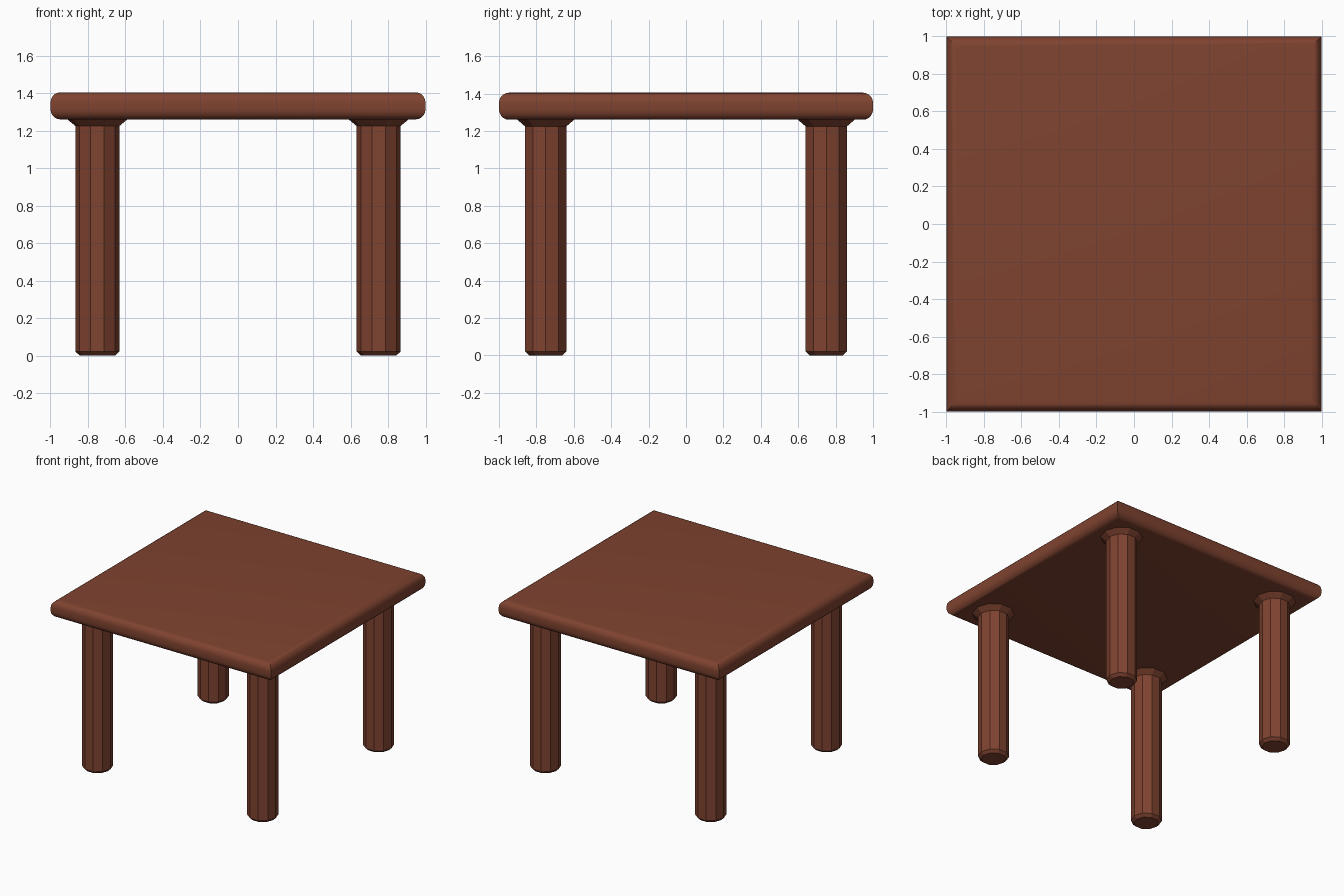
import bpy, bmesh, math

if "Cube" in bpy.data.objects:
    bpy.data.objects.remove(bpy.data.objects["Cube"])

wood = bpy.data.materials.new("reddish brown wood")
wood.diffuse_color = (0.212, 0.056, 0.029, 1)
wood.use_nodes = True
wood.node_tree.nodes["Principled BSDF"].inputs["Base Color"].default_value = wood.diffuse_color


def loft(name, sides, start, rings, location=(0, 0), smooth=None):
    """Stack regular polygons, given as (radius, height), into a capped solid."""
    bm = bmesh.new()
    loops = []
    for r, z in rings:
        angles = [start + 2 * math.pi * i / sides for i in range(sides)]
        loops.append([bm.verts.new((r * math.cos(a), r * math.sin(a), z)) for a in angles])
    for low, high in zip(loops, loops[1:]):
        for i in range(sides):
            j = (i + 1) % sides
            bm.faces.new((low[i], low[j], high[j], high[i]))
    bm.faces.new(loops[0][::-1])
    bm.faces.new(loops[-1])
    mesh = bpy.data.meshes.new(name)
    bm.to_mesh(mesh)
    bm.free()
    mesh.materials.append(wood)
    obj = bpy.data.objects.new(name, mesh)
    obj.location = (*location, 0)
    bpy.context.collection.objects.link(obj)
    if smooth:
        bpy.context.view_layer.objects.active = obj
        obj.select_set(True)
        bpy.ops.object.shade_smooth_by_angle(angle=math.radians(smooth))
        obj.select_set(False)
    return obj


# square top with rounded upper and lower edges, mitred at the corners
bottom, top, radius, steps = 1.26, 1.405, 0.055, 5
arc = [math.pi / 2 * i / steps for i in range(steps + 1)]
profile = [(1 - radius + radius * math.sin(a), bottom + radius - radius * math.cos(a)) for a in arc]
profile += [(1 - radius + radius * math.cos(a), top - radius + radius * math.sin(a)) for a in arc]
loft("table_top", 4, math.pi / 4, [(h * math.sqrt(2), z) for h, z in profile], smooth=30)

# ten-sided legs with a chamfered foot and a flared collar under the top
leg = [(0.093, 0), (0.117, 0.022), (0.117, 1.225), (0.162, 1.262)]
for side, x in (("left", -0.75), ("right", 0.75)):
    for end, y in (("front", -0.75), ("back", 0.75)):
        loft(f"{end}_{side}_leg", 10, 0, leg, (x, y))
